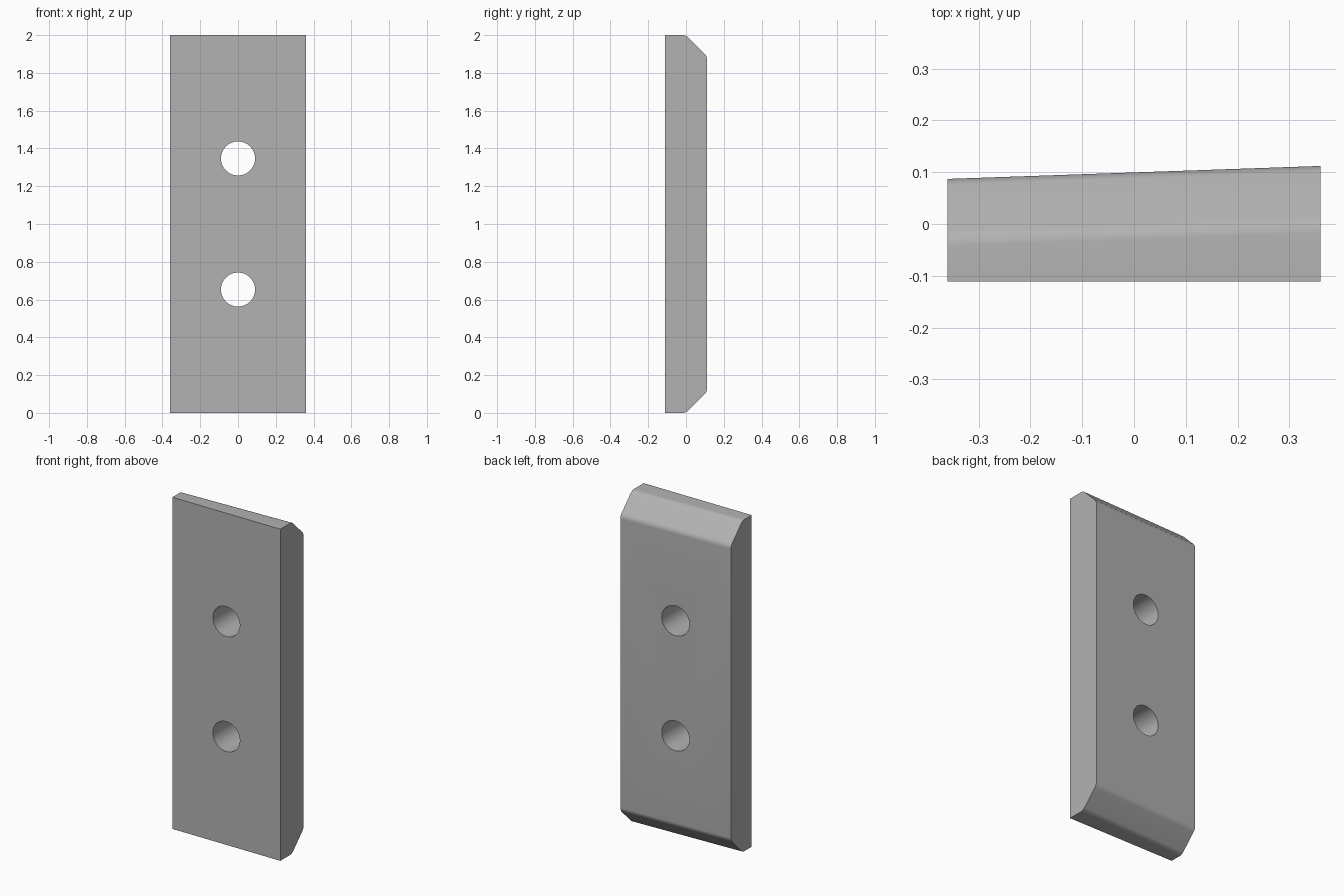
import bpy, bmesh, math

cube = bpy.data.objects.get("Cube")
if cube:
    bpy.data.objects.remove(cube)

WIDTH, HEIGHT = 0.72, 2.0
FRONT, BACK_RIGHT, BACK_LEFT = -0.111, 0.087, 0.112
CHAMFER, HOLE_RADIUS, HOLE_SPREAD = 0.112, 0.09, 0.347

steel = bpy.data.materials.new("grey_steel")
steel.use_nodes = True
colour = (0.45, 0.45, 0.45, 1)
steel.diffuse_color = colour
steel.node_tree.nodes["Principled BSDF"].inputs["Base Color"].default_value = colour


def profile(bm, x, back):
    """Chamfered side outline at one end of the plate."""
    outline = [(FRONT, 0), (back - CHAMFER, 0), (back, CHAMFER),
               (back, HEIGHT - CHAMFER), (back - CHAMFER, HEIGHT), (FRONT, HEIGHT)]
    return [bm.verts.new((x, y, z)) for y, z in outline]


# Tapered plate, thicker on its left
bm = bmesh.new()
right = profile(bm, -WIDTH / 2, BACK_RIGHT)
left = profile(bm, WIDTH / 2, BACK_LEFT)
count = len(right)
bm.faces.new(right)
bm.faces.new(left)
for i in range(count):
    j = (i + 1) % count
    bm.faces.new((right[i], right[j], left[j], left[i]))
bmesh.ops.recalc_face_normals(bm, faces=bm.faces)

# Rounded chamfer edges along the back
soft = [bm.edges.get((right[i], left[i])) for i in range(1, 5)]
bmesh.ops.bevel(bm, geom=soft, offset=0.017, offset_type='OFFSET',
                segments=6, profile=0.5, affect='EDGES')
mesh = bpy.data.meshes.new("plate")
bm.to_mesh(mesh)
bm.free()
plate = bpy.data.objects.new("plate", mesh)
bpy.context.collection.objects.link(plate)
mesh.materials.append(steel)

# Two bolt holes through the plate
for side in (-1, 1):
    bpy.ops.mesh.primitive_cylinder_add(
        vertices=64, radius=HOLE_RADIUS, depth=1,
        location=(0, 0, HEIGHT / 2 + side * HOLE_SPREAD),
        rotation=(math.pi / 2, 0, 0))
    cutter = bpy.context.object
    cutter.name = "bolt_hole_cutter"
    cutter.data.materials.append(steel)
    cut = plate.modifiers.new("bolt_hole", 'BOOLEAN')
    cut.operation, cut.solver, cut.object = 'DIFFERENCE', 'EXACT', cutter
    bpy.context.view_layer.objects.active = plate
    bpy.ops.object.select_all(action='DESELECT')
    plate.select_set(True)
    bpy.ops.object.modifier_apply(modifier=cut.name)
    bpy.data.objects.remove(cutter)

bpy.ops.object.shade_smooth_by_angle(angle=math.radians(30))
